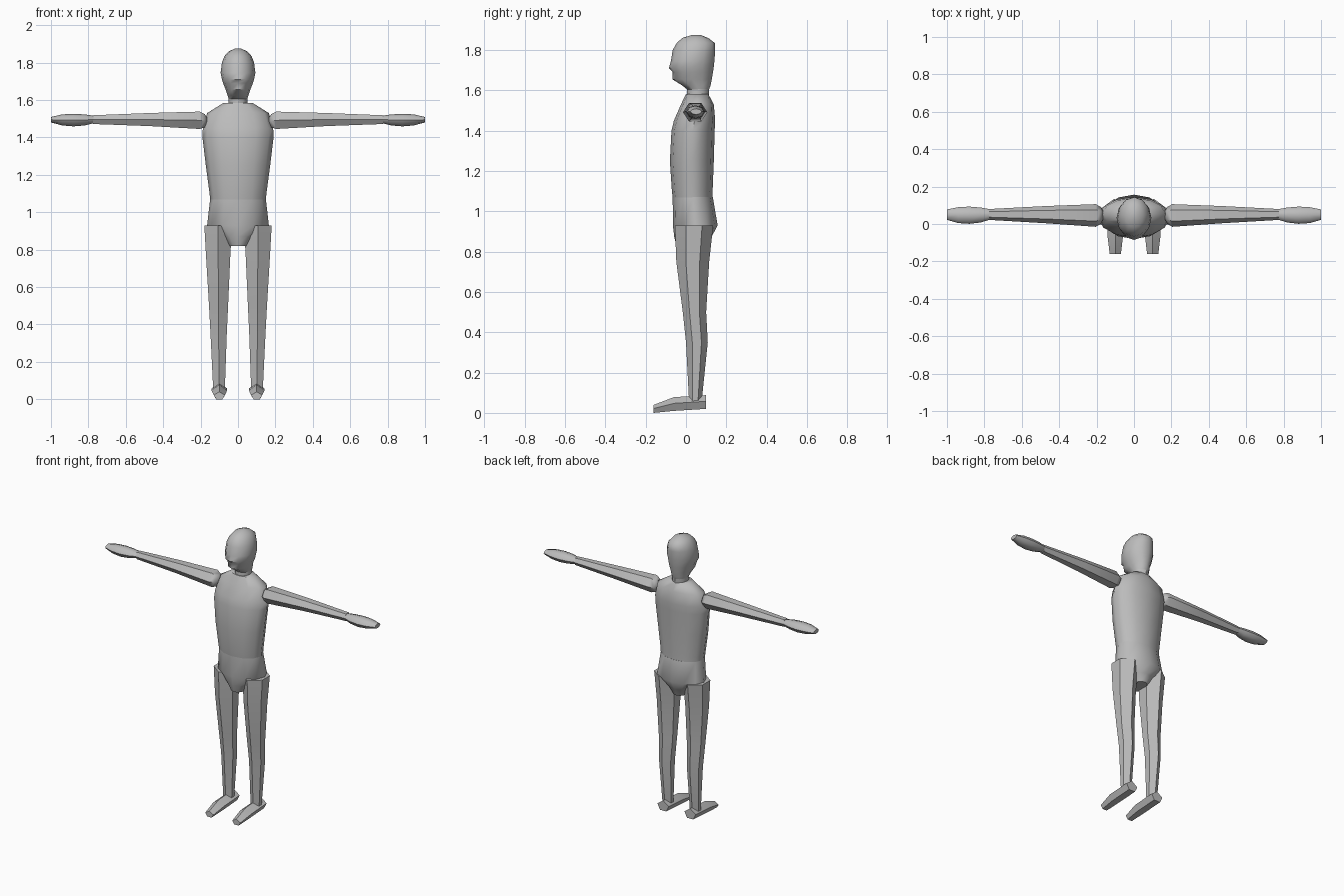
import bpy, bmesh, math

grey = bpy.data.materials.new("plain grey")
grey.diffuse_color = (0.5, 0.5, 0.5, 1)


def ellipse(n, start=0.0):
    """Unit cross-section with n corners."""
    return [(math.cos(start + 2 * math.pi * i / n), math.sin(start + 2 * math.pi * i / n))
            for i in range(n)]


def loft(name, axis, section, rings, mirror=False, angle=32):
    """Skin a unit section along an axis.
    Each ring: position, (low, high) of the first and of the second cross axis."""
    bm = bmesh.new()
    loops = []
    for pos, (a0, a1), (b0, b1) in rings:
        loop = []
        for u, v in section:
            a = (a0 + a1) / 2 + u * (a1 - a0) / 2
            b = (b0 + b1) / 2 + v * (b1 - b0) / 2
            co = {"x": (pos, a, b), "y": (a, pos, b), "z": (a, b, pos)}[axis]
            loop.append(bm.verts.new(co))
        loops.append(loop)
    n = len(section)
    for low, high in zip(loops, loops[1:]):
        for i in range(n):
            j = (i + 1) % n
            bm.faces.new((low[i], low[j], high[j], high[i]))
    bm.faces.new(loops[0])
    bm.faces.new(loops[-1])
    bmesh.ops.recalc_face_normals(bm, faces=bm.faces)
    mesh = bpy.data.meshes.new(name)
    bm.to_mesh(mesh)
    bm.free()
    mesh.materials.append(grey)
    mesh.shade_smooth()
    mesh.set_sharp_from_angle(angle=math.radians(angle))
    obj = bpy.data.objects.new(name, mesh)
    bpy.context.collection.objects.link(obj)
    if mirror:
        centre = bpy.data.objects.get("torso")
        mod = obj.modifiers.new("mirror", "MIRROR")
        mod.mirror_object = centre
    return obj


def body(rows):
    """Rows of height, half width, front y, back y."""
    return [(z, (-w, w), (f, b)) for z, w, f, b in rows]


round_section = ellipse(12)

# Torso from waist to shoulders
loft("torso", "z", round_section, body([
    (1.06, 0.148, -0.065, 0.132), (1.10, 0.152, -0.070, 0.132),
    (1.25, 0.172, -0.080, 0.138), (1.40, 0.190, -0.072, 0.142),
    (1.45, 0.188, -0.060, 0.145), (1.53, 0.165, -0.025, 0.138),
    (1.583, 0.080, 0.000, 0.110)]), angle=50)

# Pelvis tapering to the crotch
loft("pelvis", "z", round_section, body([
    (0.82, 0.050, -0.045, 0.105), (0.87, 0.090, -0.058, 0.125),
    (0.93, 0.165, -0.065, 0.157), (1.07, 0.149, -0.066, 0.133)]), angle=45)

# Neck
loft("neck", "z", round_section, body([
    (1.54, 0.050, 0.002, 0.110), (1.64, 0.050, 0.008, 0.118)]))

# Head with brow, nose, mouth and chin in the outline
loft("head", "z", round_section, body([
    (1.605, 0.050, 0.005, 0.115), (1.625, 0.056, -0.020, 0.122),
    (1.655, 0.066, -0.068, 0.128), (1.69, 0.080, -0.066, 0.134),
    (1.71, 0.086, -0.085, 0.137), (1.745, 0.093, -0.075, 0.141),
    (1.80, 0.086, -0.066, 0.145), (1.835, 0.072, -0.046, 0.143),
    (1.86, 0.050, -0.018, 0.110), (1.875, 0.016, 0.030, 0.072)]), angle=50)

# Hexagonal arms with rounded shoulder ends
loft("arm", "x", ellipse(6), [
    (0.165, (0.025, 0.070), (1.470, 1.508)),
    (0.178, (0.000, 0.092), (1.448, 1.530)),
    (0.205, (-0.015, 0.106), (1.438, 1.545)),
    (0.47, (0.004, 0.096), (1.455, 1.536)),
    (0.775, (0.022, 0.080), (1.468, 1.522))], mirror=True, angle=50)

# Flattened mitten hands
loft("hand", "x", ellipse(8), [
    (0.765, (0.025, 0.078), (1.477, 1.515)),
    (0.82, (0.008, 0.088), (1.464, 1.523)),
    (0.88, (0.001, 0.093), (1.459, 1.526)),
    (0.94, (0.005, 0.090), (1.464, 1.523)),
    (1.00, (0.022, 0.078), (1.480, 1.509))], mirror=True, angle=50)

# Hexagonal legs, one edge facing forward and one back
leg_section = [(0, -1), (1, -0.42), (1, 0.42), (0, 1), (-1, 0.42), (-1, -0.42)]
loft("leg", "z", leg_section, [
    (0.06, (0.070, 0.133), (0.015, 0.078)),
    (0.35, (0.060, 0.147), (0.000, 0.108)),
    (0.50, (0.053, 0.155), (-0.016, 0.100)),
    (0.75, (0.042, 0.170), (-0.048, 0.115)),
    (0.93, (0.032, 0.180), (-0.055, 0.135))], mirror=True, angle=32)

# Feet: five-sided, ridge on top, flat sole
foot_section = [(-0.55, -1), (0.55, -1), (1, 0.1), (0, 1), (-1, 0.1)]
loft("foot", "y", foot_section, [
    (-0.16, (0.070, 0.130), (0.000, 0.040)),
    (-0.06, (0.058, 0.142), (0.010, 0.078)),
    (0.10, (0.058, 0.142), (0.020, 0.088))], mirror=True, angle=25)
